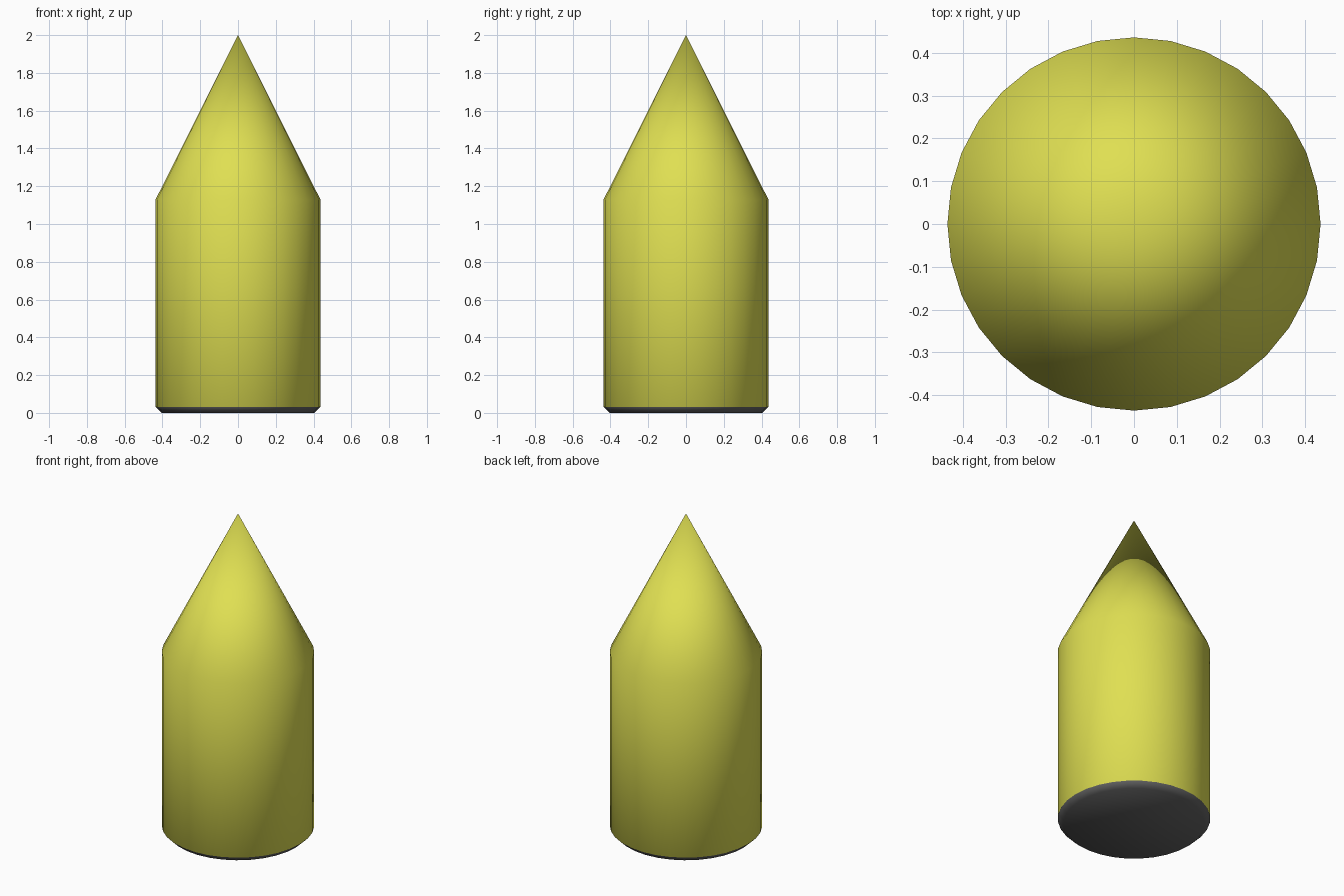
import bpy, bmesh, math

if "Cube" in bpy.data.objects:
    bpy.data.objects.remove(bpy.data.objects["Cube"])

SIDES = 32
# (radius, height) rings of the shell: base, chamfer top, shoulder
PROFILE = [(0.403, 0.0), (0.436, 0.032), (0.436, 1.13)]
TIP_Z = 2.0


def material(name, color):
    mat = bpy.data.materials.new(name)
    mat.diffuse_color = (*color, 1)
    mat.use_nodes = True
    mat.node_tree.nodes["Principled BSDF"].inputs["Base Color"].default_value = mat.diffuse_color
    return mat


bm = bmesh.new()
rings = []
for r, z in PROFILE:
    rings.append([bm.verts.new((r * math.cos(a), r * math.sin(a), z))
                  for a in (2 * math.pi * i / SIDES for i in range(SIDES))])
tip = bm.verts.new((0, 0, TIP_Z))

# dark underside and chamfer use slot 1, casing and cone use slot 0
bm.faces.new(rings[0][::-1]).material_index = 1
for level, (low, high) in enumerate(zip(rings, rings[1:])):
    for i in range(SIDES):
        j = (i + 1) % SIDES
        face = bm.faces.new((low[i], low[j], high[j], high[i]))
        face.material_index = 1 if level == 0 else 0

# pointed cone
for i in range(SIDES):
    bm.faces.new((rings[-1][i], rings[-1][(i + 1) % SIDES], tip))

mesh = bpy.data.meshes.new("pointed_cylinder")
bm.to_mesh(mesh)
bm.free()
mesh.materials.append(material("yellow", (0.74, 0.74, 0.085)))
mesh.materials.append(material("dark_grey", (0.12, 0.12, 0.12)))
obj = bpy.data.objects.new("pointed_cylinder", mesh)
bpy.context.collection.objects.link(obj)

# continuous smooth shading over shoulder and chamfer
for face in mesh.polygons:
    face.use_smooth = True
